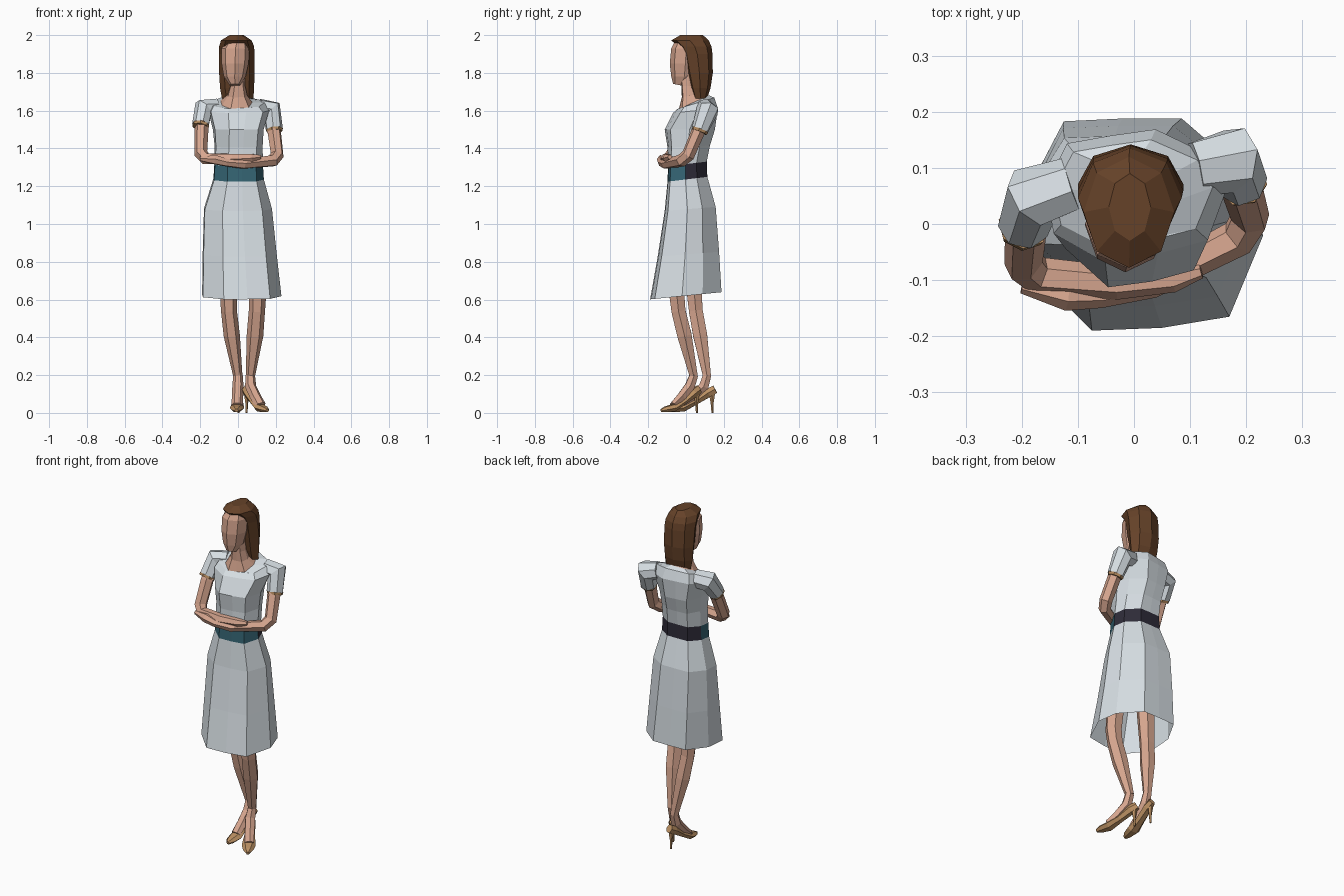
import bpy, math
from mathutils import Vector, Matrix

if "Cube" in bpy.data.objects:
    bpy.data.objects.remove(bpy.data.objects["Cube"])


def material(name, r, g, b):
    m = bpy.data.materials.new(name)
    lin = [c / 12.92 if c < 0.04 else ((c + 0.055) / 1.055) ** 2.4 for c in (r, g, b)]
    m.diffuse_color = (*lin, 1)
    m.use_nodes = True
    m.node_tree.nodes["Principled BSDF"].inputs["Base Color"].default_value = m.diffuse_color
    return m


DRESS = material("pale grey cloth", 0.84, 0.87, 0.89)
SKIN = material("skin", 0.84, 0.65, 0.56)
HAIR = material("brown hair", 0.40, 0.26, 0.16)
TEAL = material("teal belt", 0.21, 0.40, 0.46)
NAVY = material("dark belt", 0.18, 0.17, 0.22)
TAN = material("tan leather", 0.74, 0.57, 0.39)


def skin_rings(name, rings, mats, caps=(True, True), rule=None):
    """Join successive rings of points with quads."""
    n = len(rings[0])
    verts = [tuple(p) for r in rings for p in r]
    faces = [(i * n + j, i * n + (j + 1) % n, (i + 1) * n + (j + 1) % n, (i + 1) * n + j)
             for i in range(len(rings) - 1) for j in range(n)]
    if caps[0]:
        faces.append(tuple(reversed(range(n))))
    if caps[1]:
        faces.append(tuple(range(len(verts) - n, len(verts))))
    me = bpy.data.meshes.new(name)
    me.from_pydata(verts, [], faces)
    for m in mats:
        me.materials.append(m)
    if rule:
        for p in me.polygons:
            p.material_index = rule(p.center)
    ob = bpy.data.objects.new(name, me)
    bpy.context.collection.objects.link(ob)
    return ob


def normalised(pts):
    xs, ys = [p[0] for p in pts], [p[1] for p in pts]
    fit = lambda v, a: 2 * (v - min(a)) / (max(a) - min(a)) - 1
    return [(fit(x, xs), fit(y, ys)) for x, y in pts]


# ten-sided outline of the hem, and a plain octagon for head parts
BODY = normalised([(-.075, -.19), (.05, -.185), (.17, -.165), (.23, -.02), (.2, .09),
                   (.085, .19), (-.02, .19), (-.125, .185), (-.19, .06), (-.185, -.08)])
OCT = normalised([(math.cos(a), math.sin(a)) for a in
                  [math.radians(45 * k - 90) for k in range(8)]])


def stack(name, levels, mats, shape=BODY, **kw):
    """Levels are x0, x1, y0, y1, z, tilt, twist in degrees."""
    rings = []
    for x0, x1, y0, y1, z, *more in levels:
        tilt, twist = (list(more) + [0, 0])[:2]
        c, s = math.cos(math.radians(twist)), math.sin(math.radians(twist))
        ring = []
        for u, v in shape:
            dx, dy = u * (x1 - x0) / 2, v * (y1 - y0) / 2
            dx, dy = dx * c - dy * s, dx * s + dy * c
            ring.append(((x0 + x1) / 2 + dx, (y0 + y1) / 2 + dy, z + tilt * dy))
        rings.append(ring)
    return skin_rings(name, rings, mats, **kw)


def tube(name, path, mat, n=6, caps=(True, True)):
    """Path points are x, y, z, half width and optional half height."""
    pts = [Vector(p[:3]) for p in path]
    rings, old = [], None
    for i, p in enumerate(path):
        a = (pts[i] - pts[i - 1]).normalized() if i else Vector()
        b = (pts[i + 1] - pts[i]).normalized() if i < len(pts) - 1 else Vector()
        t = (a + b).normalized()
        if old is None:
            side = t.cross(Vector((0, 0, 1)))
            side = side.normalized() if side.length > 0.3 else Vector((1, 0, 0))
            side = (side - t * side.dot(t)).normalized()
        else:
            side = old.rotation_difference(t) @ side
        old, up = t, t.cross(side)
        rings.append([pts[i] + side * (p[3] * math.cos(k * math.tau / n))
                      + up * (p[-1] * math.sin(k * math.tau / n)) for k in range(n)])
    return skin_rings(name, rings, [mat], caps)


# dress: skirt, two-coloured belt, bodice
waist_low = (-.13, .137, -.098, .113, 1.237, .12)
waist_high = (-.125, .132, -.095, .11, 1.318, .12)
stack("skirt", [(-.19, .23, -.19, .188, .62, .1), (-.187, .205, -.15, .175, .84, .08),
                (-.18, .18, -.113, .157, 1.08, .08), waist_low], [DRESS], caps=(False, False))
stack("belt", [waist_low, waist_high], [TEAL, NAVY], caps=(False, False),
      rule=lambda c: int(c.y > 0.02))
neckline = (-.09, .075, -.035, .12, 1.645, .45, 5)
stack("bodice", [waist_high, (-.122, .13, -.095, .125, 1.41, .05, 3),
                 (-.13, .135, -.108, .15, 1.50, .0, 5),
                 (-.155, .165, -.06, .163, 1.60, .1, 8),
                 (-.14, .14, -.035, .145, 1.64, .3, 8), neckline],
      [DRESS], caps=(False, False))

# neck and upper chest
stack("neck", [neckline, (-.055, .05, -.022, .07, 1.68, .2), (-.04, .038, -.025, .06, 1.73),
               (-.04, .035, -.03, .06, 1.80)], [SKIN])

# head and hair
stack("face", [(-.045, .012, -.068, .0, 1.735, -.2), (-.075, .04, -.078, .06, 1.78),
               (-.087, .056, -.086, .08, 1.85), (-.087, .06, -.078, .08, 1.93),
               (-.06, .05, -.06, .08, 1.965)], [SKIN], shape=OCT)
stack("hair", [(-.085, .082, .04, .112, 1.665), (-.095, .085, .02, .13, 1.72),
               (-.1, .088, .0, .142, 1.80), (-.1, .088, -.02, .14, 1.90),
               (-.1, .085, -.042, .135, 1.94), (-.09, .072, -.078, .12, 1.972),
               (-.045, .03, -.03, .09, 2.0)], [HAIR], shape=OCT)

# sleeves with tan edge, and folded arms
sleeves = {
    "right": [(-.11, .07, 1.615, .05), (-.182, .047, 1.608, .058), (-.197, -.005, 1.525, .046)],
    "left": [(.11, .1, 1.615, .05), (.178, .115, 1.602, .06), (.192, .075, 1.50, .046)]}
arms = {
    "right": [(-.185, .04, 1.59, .036), (-.193, -.015, 1.5, .037), (-.197, -.07, 1.375, .036),
              (-.17, -.092, 1.345, .034), (-.03, -.105, 1.345, .03), (.07, -.098, 1.35, .024),
              (.12, -.085, 1.355, .012)],
    "left": [(.18, .1, 1.58, .036), (.193, .06, 1.48, .037), (.207, .012, 1.365, .036),
             (.185, -.025, 1.335, .034), (.03, -.105, 1.318, .028), (-.06, -.128, 1.325, .022),
             (-.12, -.128, 1.34, .027), (-.2, -.112, 1.345, .012)]}
for side in ("right", "left"):
    path = sleeves[side]
    tube(side + "_sleeve", path, DRESS, n=7, caps=(True, False))
    a, b = Vector(path[1][:3]), Vector(path[2][:3])
    end = b + (b - a).normalized() * 0.014
    tube(side + "_sleeve_edge", [path[2], (*end, .042)], TAN, n=7)
    tube(side + "_arm", arms[side], SKIN)

# legs, feet and heeled shoes: ankle, heel and toe positions per side
legs = {
    "right": [(-.05, .03, .95, .06), (-.05, .045, .62, .045), (-.048, .052, .54, .042),
              (-.033, .075, .41, .043), (.0, .112, .19, .024)],
    "left": [(.09, -.03, .95, .06), (.103, -.048, .62, .046), (.1, -.04, .54, .043),
             (.09, -.008, .41, .044), (.065, .042, .19, .024)]}
shoes = {"right": ((.002, .145), (-.008, -.085)), "left": ((.042, .062), (.155, -.13))}
for side in ("right", "left"):
    tube(side + "_leg", legs[side], SKIN)
    heel, toe = (Vector((*p, 0)) for p in shoes[side])
    along = lambda f, z, *r: (*(heel.lerp(toe, f) + Vector((0, 0, z))), *r)
    ankle = Vector(legs[side][-1][:3])
    tube(side + "_foot", [(*(ankle + Vector((0, 0, .01))), .025), along(.22, .14, .03),
                          along(.45, .085, .03, .026), along(.68, .04, .03, .02)], SKIN)
    tube(side + "_shoe", [along(-.04, .125, .018, .025), along(.12, .105, .028, .026),
                          along(.4, .06, .028, .018), along(.68, .026, .038, .021),
                          along(.88, .018, .028, .017), along(1, .012, .01, .01)], TAN)
    tube(side + "_heel", [along(.03, .11, .018), along(.03, .05, .008),
                          along(.02, .0, .006)], TAN, n=5)
